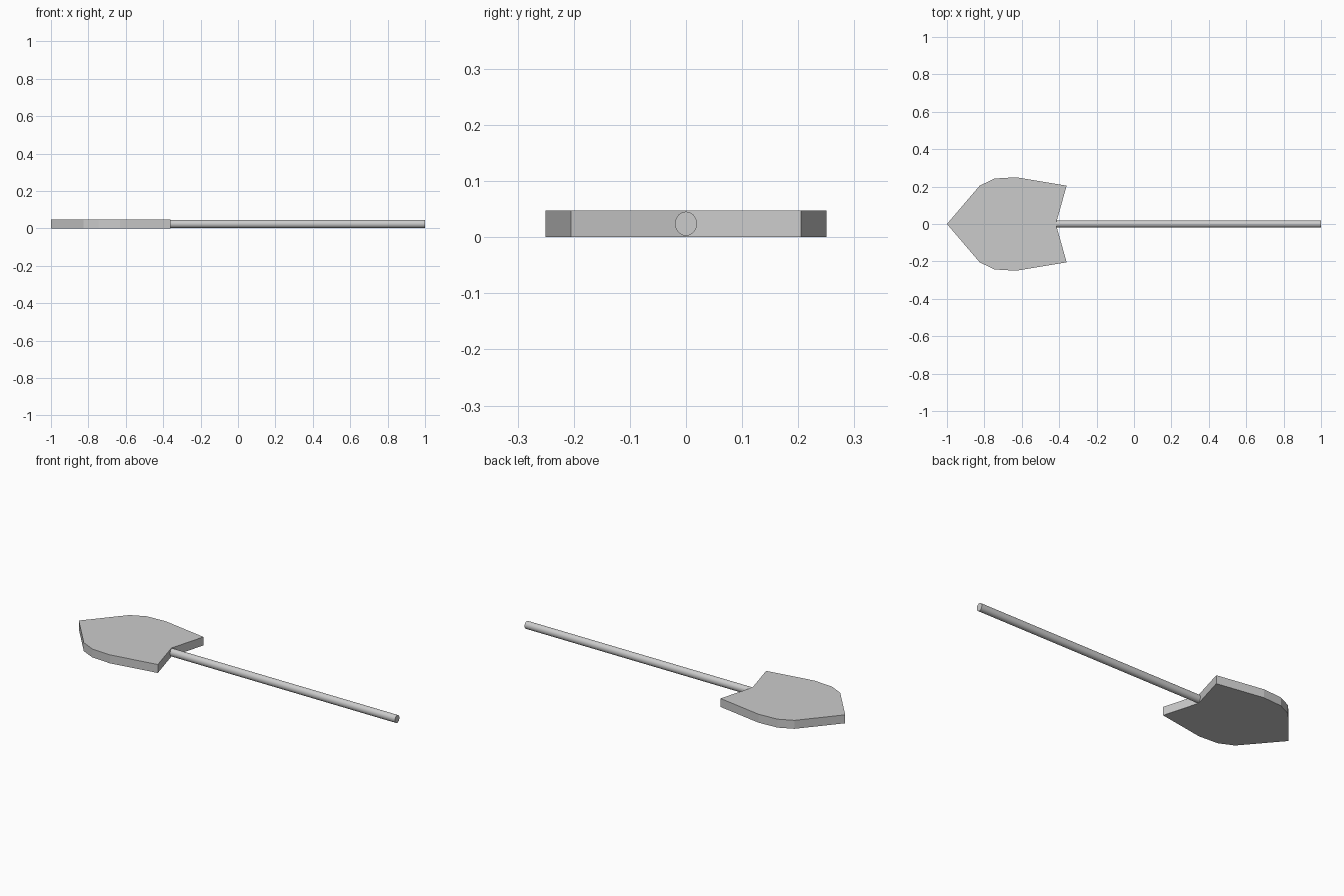
import bpy, bmesh
from math import pi

if "Cube" in bpy.data.objects:
    bpy.data.objects.remove(bpy.data.objects["Cube"])

BLADE_T = 0.048

# Blade: half outline from tip to notch, mirrored across y and extruded up
half = [(-1, 0), (-0.825, 0.205), (-0.745, 0.243), (-0.63, 0.25), (-0.36, 0.205), (-0.418, 0)]
outline = half + [(x, -y) for x, y in reversed(half[1:-1])]
bm = bmesh.new()
face = bm.faces.new([bm.verts.new((x, y, 0)) for x, y in outline])
ext = bmesh.ops.extrude_face_region(bm, geom=[face])
top = [v for v in ext["geom"] if isinstance(v, bmesh.types.BMVert)]
bmesh.ops.translate(bm, verts=top, vec=(0, 0, BLADE_T))
bmesh.ops.recalc_face_normals(bm, faces=bm.faces)
mesh = bpy.data.meshes.new("blade")
bm.to_mesh(mesh)
bm.free()
bpy.context.collection.objects.link(bpy.data.objects.new("blade", mesh))

# Shaft: slightly oval rod running from the notch to the far end
x0, x1 = -0.42, 1.0
bpy.ops.mesh.primitive_cylinder_add(vertices=32, radius=1, depth=x1 - x0,
                                    location=((x0 + x1) / 2, 0, BLADE_T / 2),
                                    rotation=(0, pi / 2, 0))
shaft = bpy.context.object
shaft.name = "shaft"
shaft.scale = (0.0215, 0.0195, 1)
bpy.ops.object.transform_apply(location=False, rotation=True, scale=True)
bpy.ops.object.shade_smooth_by_angle()
